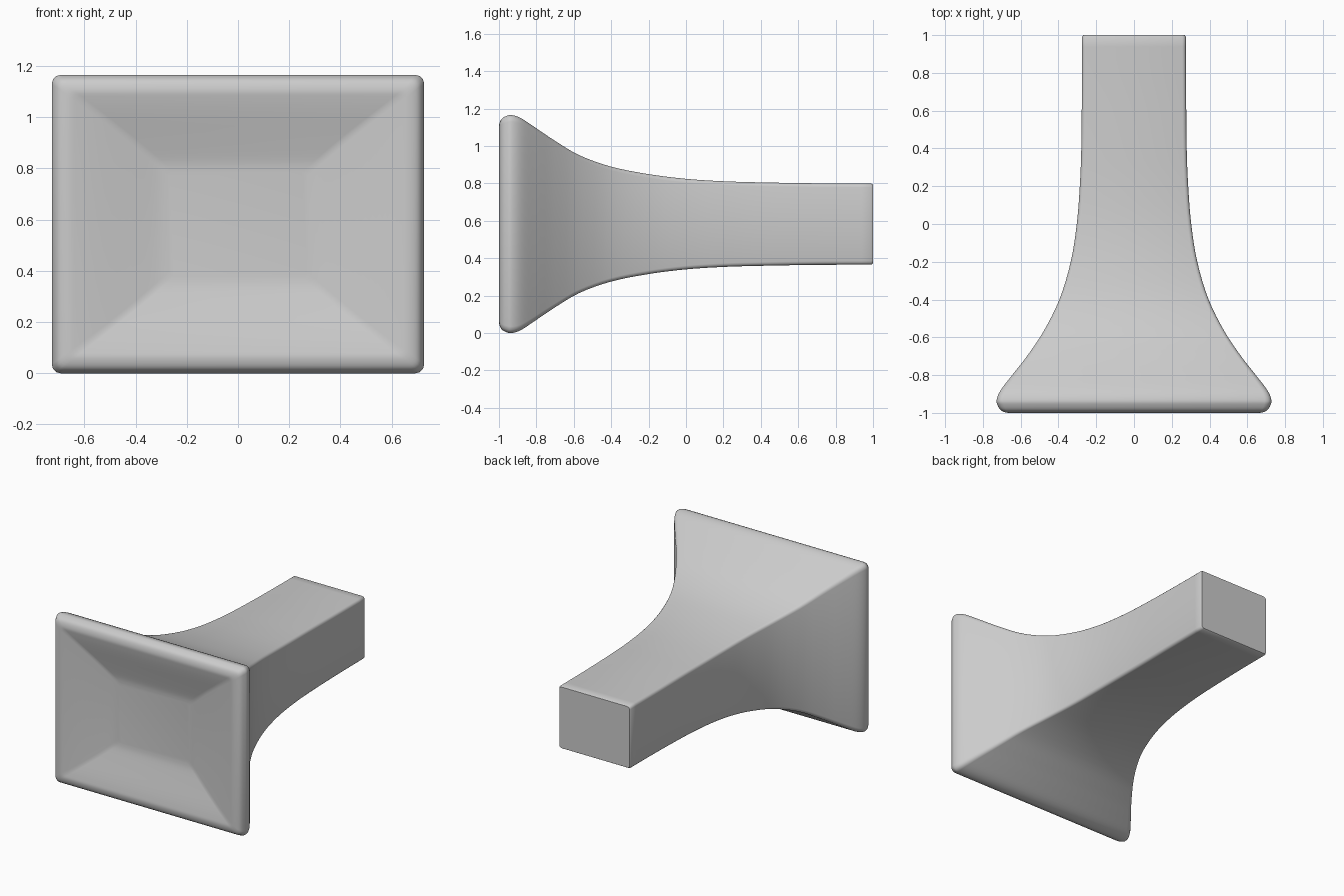
import bpy
import bmesh
import math

cube = bpy.data.objects.get("Cube")
if cube:
    bpy.data.objects.remove(cube, do_unlink=True)

grey = bpy.data.materials.new("light grey")
grey.use_nodes = True
colour = (0.6, 0.6, 0.6, 1.0)
grey.diffuse_color = colour
grey.node_tree.nodes["Principled BSDF"].inputs["Base Color"].default_value = colour

CENTRE_Z = 0.5825

# Stations from the dish floor, over the rim, back along the stem:
# (y, half width, half height, corner radius)
STATIONS = [
    (-0.920, 0.270, 0.205, 0.020),
    (-0.926, 0.320, 0.250, 0.020),
    (-0.950, 0.420, 0.335, 0.020),
    (-0.979, 0.540, 0.430, 0.020),
    (-0.995, 0.620, 0.490, 0.022),
    (-1.000, 0.665, 0.525, 0.025),
    (-0.988, 0.703, 0.560, 0.030),
    (-0.960, 0.722, 0.578, 0.035),
    (-0.930, 0.727, 0.5825, 0.035),
    (-0.880, 0.706, 0.565, 0.030),
    (-0.800, 0.645, 0.512, 0.025),
    (-0.700, 0.567, 0.445, 0.022),
    (-0.570, 0.480, 0.368, 0.020),
    (-0.400, 0.395, 0.307, 0.020),
    (-0.200, 0.335, 0.267, 0.020),
    (0.000, 0.303, 0.242, 0.020),
    (0.200, 0.287, 0.229, 0.020),
    (0.400, 0.279, 0.223, 0.020),
    (0.700, 0.276, 0.218, 0.020),
    (0.990, 0.275, 0.217, 0.020),
]
STEPS = 4      # smooth steps between stations
ARC = 3        # segments in each rounded corner


def blend(p0, p1, p2, p3, t):
    """Smooth curve through p1 and p2."""
    return tuple(
        0.5 * (2 * b + (c - a) * t + (2 * a - 5 * b + 4 * c - d) * t * t
               + (3 * b - a - 3 * c + d) * t ** 3)
        for a, b, c, d in zip(p0, p1, p2, p3))


def rounded_ring(bm, y, hw, hh, r):
    """Rounded rectangle of vertices facing along y."""
    ring = []
    for i, (sx, sz) in enumerate([(1, 1), (-1, 1), (-1, -1), (1, -1)]):
        for k in range(ARC + 1):
            a = math.pi / 2 * (i + k / ARC)
            ring.append(bm.verts.new((sx * (hw - r) + r * math.cos(a), y,
                                      CENTRE_Z + sz * (hh - r) + r * math.sin(a))))
    return ring


# Smoothed list of sections
sections = []
last = len(STATIONS) - 1
for i in range(last):
    quad = [STATIONS[min(max(j, 0), last)] for j in range(i - 1, i + 3)]
    sections += [blend(*quad, s / STEPS) for s in range(STEPS)]
sections.append(STATIONS[-1])
sections.append((1.0, 0.269, 0.211, 0.018))   # small bevel at the stem end

# Loft the sections and close both ends
bm = bmesh.new()
rings = [rounded_ring(bm, *s) for s in sections]
for a, b in zip(rings, rings[1:]):
    n = len(a)
    for k in range(n):
        bm.faces.new((a[k], a[(k + 1) % n], b[(k + 1) % n], b[k]))
bm.faces.new(rings[0])
bm.faces.new(rings[-1])
bmesh.ops.recalc_face_normals(bm, faces=bm.faces)

mesh = bpy.data.meshes.new("flared_post")
bm.to_mesh(mesh)
bm.free()
mesh.materials.append(grey)
post = bpy.data.objects.new("flared_post", mesh)
bpy.context.collection.objects.link(post)

bpy.ops.object.select_all(action='DESELECT')
post.select_set(True)
bpy.context.view_layer.objects.active = post
bpy.ops.object.shade_smooth_by_angle(angle=math.radians(38))
